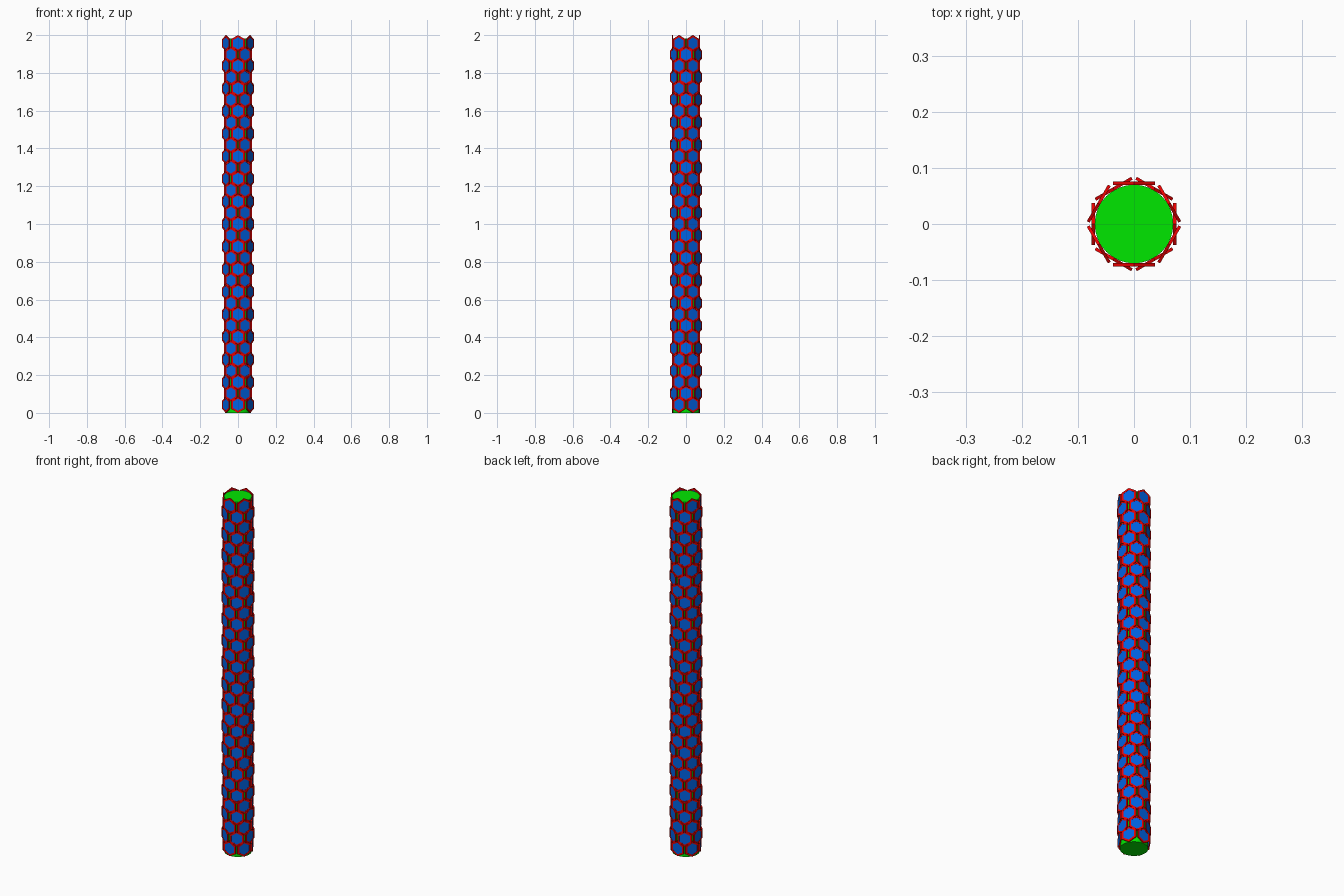
import bpy, bmesh
from math import pi, cos, sin
from mathutils import Matrix, Vector

cube = bpy.data.objects.get("Cube")
if cube:
    bpy.data.objects.remove(cube, do_unlink=True)

HEIGHT = 2.0
CORE_RADIUS, CORE_HEIGHT = 0.07, 1.982
SHELL_RADIUS = 0.0725      # distance of the hexagons from the axis
HEX_OUTER, HEX_INNER = 0.0433, 0.032
FRAME_DEPTH, PANEL_DEPTH = 0.0056, 0.004
ROWS, PER_ROW = 33, 6


def material(name, colour):
    mat = bpy.data.materials.new(name)
    mat.use_nodes = True
    mat.diffuse_color = (*colour, 1)
    mat.node_tree.nodes["Principled BSDF"].inputs["Base Color"].default_value = (*colour, 1)
    return mat


def finish(name, bm, mat):
    bmesh.ops.recalc_face_normals(bm, faces=bm.faces)
    mesh = bpy.data.meshes.new(name)
    bm.to_mesh(mesh)
    bm.free()
    mesh.materials.append(mat)
    obj = bpy.data.objects.new(name, mesh)
    bpy.context.collection.objects.link(obj)
    return obj


def placements():
    """Staggered rows of hexagons wrapped round the core; local z points outward."""
    pitch = (HEIGHT - 2 * HEX_OUTER) / (ROWS - 1)
    for row in range(ROWS):
        for i in range(PER_ROW):
            angle = -pi / 2 + (i + (row % 2) / 2) * 2 * pi / PER_ROW
            out = Vector((cos(angle), sin(angle), 0))
            side = Vector((-sin(angle), cos(angle), 0))
            up = Vector((0, 0, 1))
            place = Matrix((side, up, out)).transposed().to_4x4()
            yield Matrix.Translation(out * SHELL_RADIUS + up * (HEX_OUTER + row * pitch)) @ place


def hexagon(bm, place, radius, z):
    """Six vertices with points at top and bottom."""
    angles = [pi / 2 + k * pi / 3 for k in range(6)]
    return [bm.verts.new(place @ Vector((radius * cos(a), radius * sin(a), z))) for a in angles]


def bridge(bm, a, b):
    for k in range(6):
        n = (k + 1) % 6
        bm.faces.new((a[k], a[n], b[n], b[k]))


def add_frame(bm, place):
    """Flat hexagonal ring with a rectangular section."""
    h = FRAME_DEPTH / 2
    section = [(HEX_OUTER, -h), (HEX_OUTER, h), (HEX_INNER, h), (HEX_INNER, -h)]
    loops = [hexagon(bm, place, r, z) for r, z in section]
    for i in range(4):
        bridge(bm, loops[i], loops[(i + 1) % 4])


def add_panel(bm, place):
    """Hexagonal plate that fills a frame, set slightly below its face."""
    back = hexagon(bm, place, HEX_INNER, -PANEL_DEPTH / 2)
    front = hexagon(bm, place, HEX_INNER, PANEL_DEPTH / 2)
    bridge(bm, back, front)
    bm.faces.new(front)
    bm.faces.new(back[::-1])


red = material("red", (0.8, 0.0, 0.0))
green = material("green", (0.0, 0.8, 0.0))
blue = material("blue", (0.0, 0.125, 0.78))

# Core column, ending just below the frame tips
bm = bmesh.new()
bmesh.ops.create_cone(bm, cap_ends=True, segments=32, radius1=CORE_RADIUS, radius2=CORE_RADIUS,
                      depth=CORE_HEIGHT, matrix=Matrix.Translation((0, 0, CORE_HEIGHT / 2)))
core = finish("core_column", bm, green)
bpy.context.view_layer.objects.active = core
core.select_set(True)
bpy.ops.object.shade_smooth_by_angle()

# Hexagon frames and the panels that fill them
frames, panels = bmesh.new(), bmesh.new()
for place in placements():
    add_frame(frames, place)
    add_panel(panels, place)
finish("hexagon_frames", frames, red)
finish("hexagon_panels", panels, blue)
